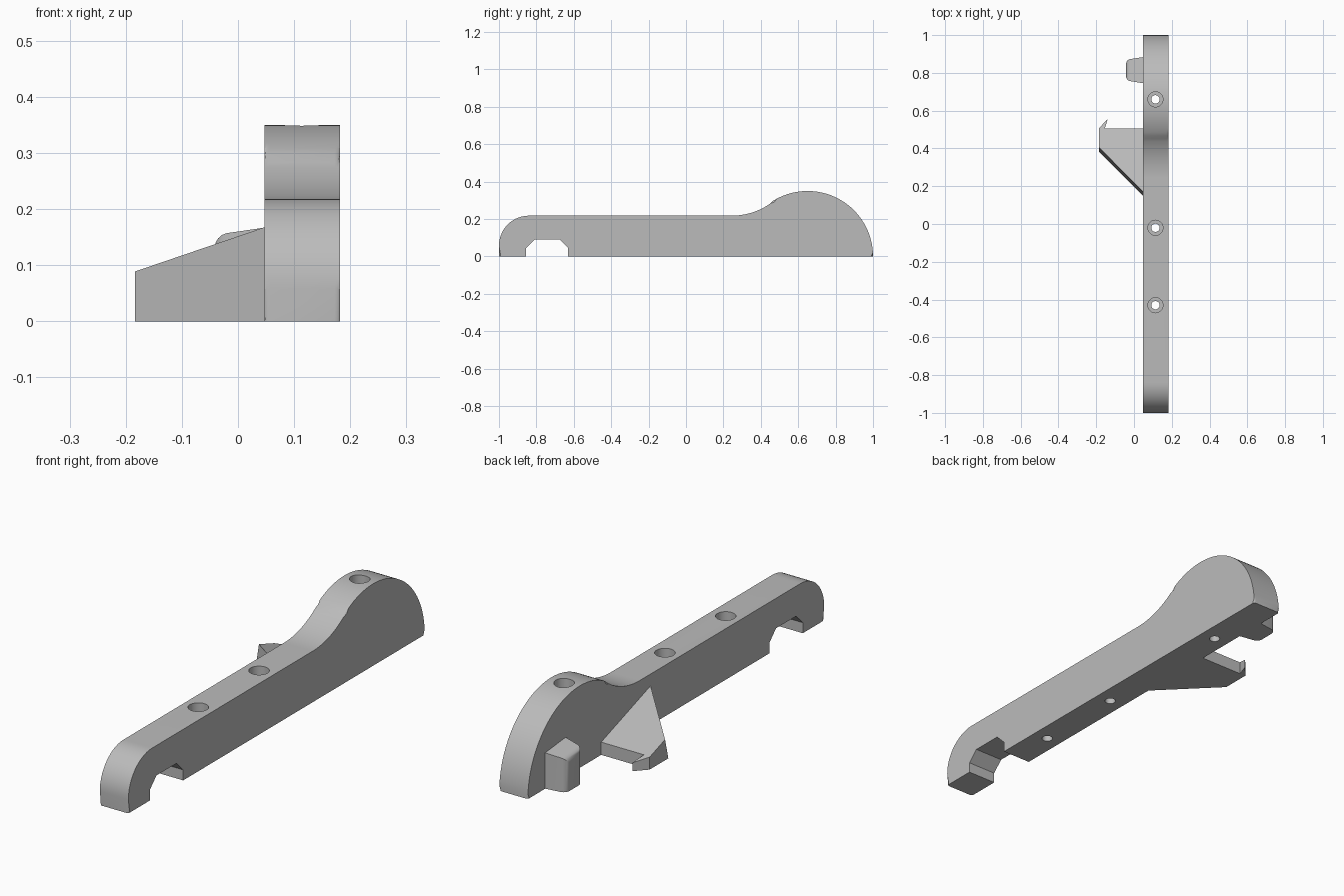
import bpy
import bmesh
from math import sin, cos, pi, atan2, radians
from mathutils import Matrix

if "Cube" in bpy.data.objects:
    bpy.data.objects.remove(bpy.data.objects["Cube"])

grey = bpy.data.materials.new("plain grey")
grey.use_nodes = True
grey.diffuse_color = (0.5, 0.5, 0.5, 1)
grey.node_tree.nodes["Principled BSDF"].inputs["Base Color"].default_value = (0.5, 0.5, 0.5, 1)


def make(name, bm):
    bmesh.ops.recalc_face_normals(bm, faces=bm.faces)
    mesh = bpy.data.meshes.new(name)
    bm.to_mesh(mesh)
    bm.free()
    mesh.materials.append(grey)
    ob = bpy.data.objects.new(name, mesh)
    bpy.context.collection.objects.link(ob)
    return ob


def smooth(ob):
    bpy.ops.object.select_all(action="DESELECT")
    ob.select_set(True)
    bpy.context.view_layer.objects.active = ob
    bpy.ops.object.shade_smooth_by_angle(angle=radians(35))


def arc(cy, cz, r, a0, a1, n):
    return [(cy + r * cos(a0 + (a1 - a0) * i / n), cz + r * sin(a0 + (a1 - a0) * i / n))
            for i in range(n + 1)]


def prism(bottom, top_points):
    """Closed solid between two matching outlines."""
    bm = bmesh.new()
    a = [bm.verts.new(p) for p in bottom]
    b = [bm.verts.new(p) for p in top_points]
    bm.faces.new(a)
    bm.faces.new(b[::-1])
    for i in range(len(a)):
        j = (i + 1) % len(a)
        bm.faces.new((a[i], a[j], b[j], b[i]))
    return bm


# Handle body: side profile with round nose, flat grip, blended hump and notch
X0, X1, TOP, HUMP = 0.047, 0.182, 0.218, 0.35
hump_y, dip_y, dip_z, dip_r = 0.65, 0.244, 0.579, 0.361
blend = atan2(dip_z, dip_y - hump_y)
profile = arc(-0.84, TOP - 0.16, 0.16, pi, pi / 2, 14)
profile += arc(dip_y, dip_z, dip_r, -pi / 2, blend - pi, 14)
profile += arc(hump_y, 0, HUMP, blend, 0, 36)[1:]
profile += [(-0.63, 0), (-0.63, 0.045), (-0.675, 0.09),
            (-0.81, 0.09), (-0.855, 0.045), (-0.855, 0), (-1, 0)]
bm = prism([(X0, y, z) for y, z in profile], [(X1, y, z) for y, z in profile])


def on_outline(v):
    return v.co.z > 0.1 or v.co.y > 0.9 or v.co.y < -0.95


rim = [e for e in bm.edges
       if abs(e.verts[0].co.x - e.verts[1].co.x) < 0.001
       and all(on_outline(v) for v in e.verts)
       and max(v.co.z for v in e.verts) > 0.001]
bmesh.ops.bevel(bm, geom=rim, offset=0.01, segments=3, profile=0.5,
                affect="EDGES", clamp_overlap=True)
body = make("handle_body", bm)

# Screw holes: narrow through hole with a wide counterbore
for y in (0.66, -0.02, -0.43):
    for r, z0 in ((0.04, 0.1), (0.022, -0.1)):
        bm = bmesh.new()
        bmesh.ops.create_cone(bm, cap_ends=True, segments=32, radius1=r, radius2=r,
                              depth=0.5 - z0,
                              matrix=Matrix.Translation((0.1135, y, (0.5 + z0) / 2)))
        cutter = make("hole_cutter", bm)
        cutter.hide_render = True
        mod = body.modifiers.new("hole", "BOOLEAN")
        mod.operation = "DIFFERENCE"
        mod.solver = "EXACT"
        mod.object = cutter
        bpy.context.view_layer.objects.active = body
        bpy.ops.object.modifier_apply(modifier=mod.name)
        bpy.data.objects.remove(cutter)
smooth(body)


# Side wedge: sloping top, slanted front and a small hook at the outer back corner
def wedge_top(y):
    return 0.17 - 0.34 * (y - 0.165)


plan = [(0.06, 0.137), (-0.184, 0.382), (-0.184, 0.508), (-0.138, 0.558),
        (-0.155, 0.505), (0.06, 0.505)]
upper = [(x, y + (0.022 if y < 0.4 else 0)) for x, y in plan]
make("side_wedge", prism([(x, y, 0) for x, y in plan],
                         [(x, y, wedge_top(y)) for x, y in upper]))

# Side nub: tapered block with rounded outer edges
nub_plan = [(0.06, 0.743), (-0.042, 0.76), (-0.042, 0.87), (0.06, 0.885)]
bm = prism([(x, y, 0) for x, y in nub_plan],
           [(x, y, 0.167 + 0.13 * (x - X0) - 0.1 * (y - 0.745)) for x, y in nub_plan])
outer = [e for e in bm.edges
         if all(v.co.x < 0 for v in e.verts) and max(v.co.z for v in e.verts) > 0.01]
bmesh.ops.bevel(bm, geom=outer, offset=0.022, segments=4, profile=0.5,
                affect="EDGES", clamp_overlap=True)
smooth(make("side_nub", bm))
